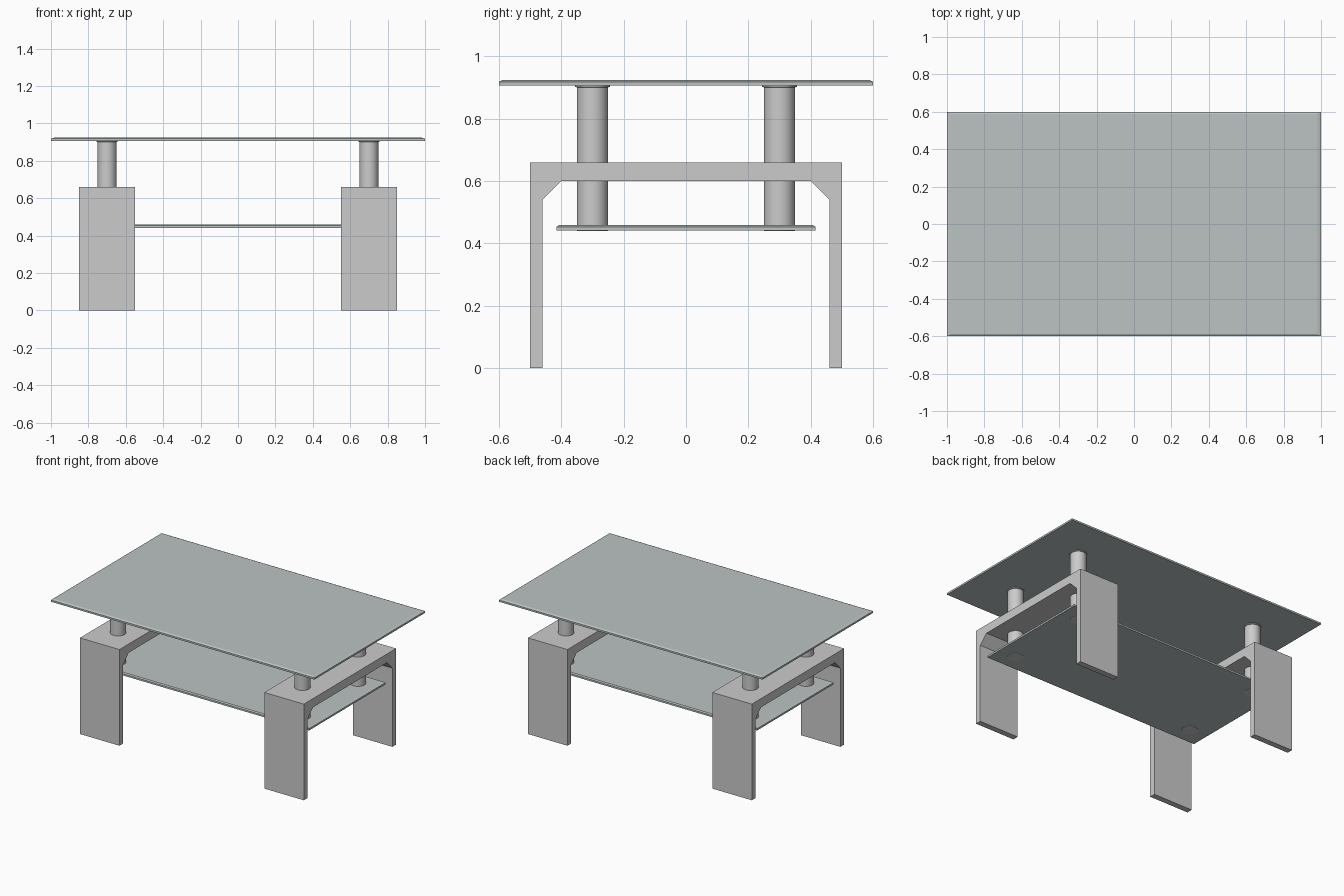
import bpy, bmesh, math

if "Cube" in bpy.data.objects:
    bpy.data.objects.remove(bpy.data.objects["Cube"])

def material(name, color):
    m = bpy.data.materials.new(name)
    m.diffuse_color = (*color, 1)
    m.use_nodes = True
    m.node_tree.nodes["Principled BSDF"].inputs["Base Color"].default_value = m.diffuse_color
    return m

glass = material("tinted_glass", (0.50, 0.55, 0.54))
frame = material("frame_grey", (0.55, 0.55, 0.55))

def make_object(name, bm, mat=None):
    bmesh.ops.recalc_face_normals(bm, faces=bm.faces)
    me = bpy.data.meshes.new(name)
    bm.to_mesh(me)
    bm.free()
    ob = bpy.data.objects.new(name, me)
    bpy.context.collection.objects.link(ob)
    if mat:
        me.materials.append(mat)
    return ob

def glass_plate(name, hx, hy, z0, z1):
    """Flat plate whose upper rim is cut at a slant."""
    bm = bmesh.new()
    rings = []
    for z, s in ((z0, 1), (z1 - 0.006, 1), (z1, 0.98)):
        rings.append([bm.verts.new((x * hx * s, y * hy * s, z))
                      for x, y in ((-1, -1), (1, -1), (1, 1), (-1, 1))])
    bm.faces.new(rings[0])
    bm.faces.new(rings[-1])
    for a, b in zip(rings, rings[1:]):
        for i in range(4):
            j = (i + 1) % 4
            bm.faces.new((a[i], a[j], b[j], b[i]))
    make_object(name, bm, glass)

def leg_arch(name, x0, x1):
    """Two legs and crossbeam as one extruded side profile."""
    half = [(0.5, 0.66), (0.5, 0), (0.46, 0), (0.46, 0.54), (0.40, 0.60)]
    profile = half + [(-y, z) for y, z in reversed(half)]
    bm = bmesh.new()
    face = bm.faces.new([bm.verts.new((x0, y, z)) for y, z in profile])
    ext = bmesh.ops.extrude_face_region(bm, geom=[face])
    verts = [g for g in ext["geom"] if isinstance(g, bmesh.types.BMVert)]
    bmesh.ops.translate(bm, verts=verts, vec=(x1 - x0, 0, 0))
    make_object(name, bm, frame)

def post(name, x, y):
    """Round post with a thin mounting disc at the top."""
    n = 40
    bm = bmesh.new()
    rings = []
    for r, z in ((0.05, 0.4395), (0.05, 0.9), (0.056, 0.902), (0.056, 0.906)):
        rings.append([bm.verts.new((x + r * math.cos(2 * math.pi * i / n),
                                    y + r * math.sin(2 * math.pi * i / n), z))
                      for i in range(n)])
    bm.faces.new(rings[0])
    bm.faces.new(rings[-1])
    for a, b in zip(rings, rings[1:]):
        for i in range(n):
            j = (i + 1) % n
            bm.faces.new((a[i], a[j], b[j], b[i]))
    ob = make_object(name, bm)
    bpy.ops.object.select_all(action='DESELECT')
    ob.select_set(True)
    bpy.context.view_layer.objects.active = ob
    bpy.ops.object.shade_smooth_by_angle(angle=math.radians(30))

# Table top and lower shelf
glass_plate("table_top", 1.0, 0.6, 0.906, 0.924)
glass_plate("lower_shelf", 0.83, 0.415, 0.441, 0.459)

# Leg arches and the posts that run through them
for side, sx in (("left", -1), ("right", 1)):
    leg_arch(side + "_leg_arch", sx * 0.55, sx * 0.85)
    for end, sy in (("front", -1), ("back", 1)):
        post(f"{side}_{end}_post", sx * 0.7, sy * 0.3)
